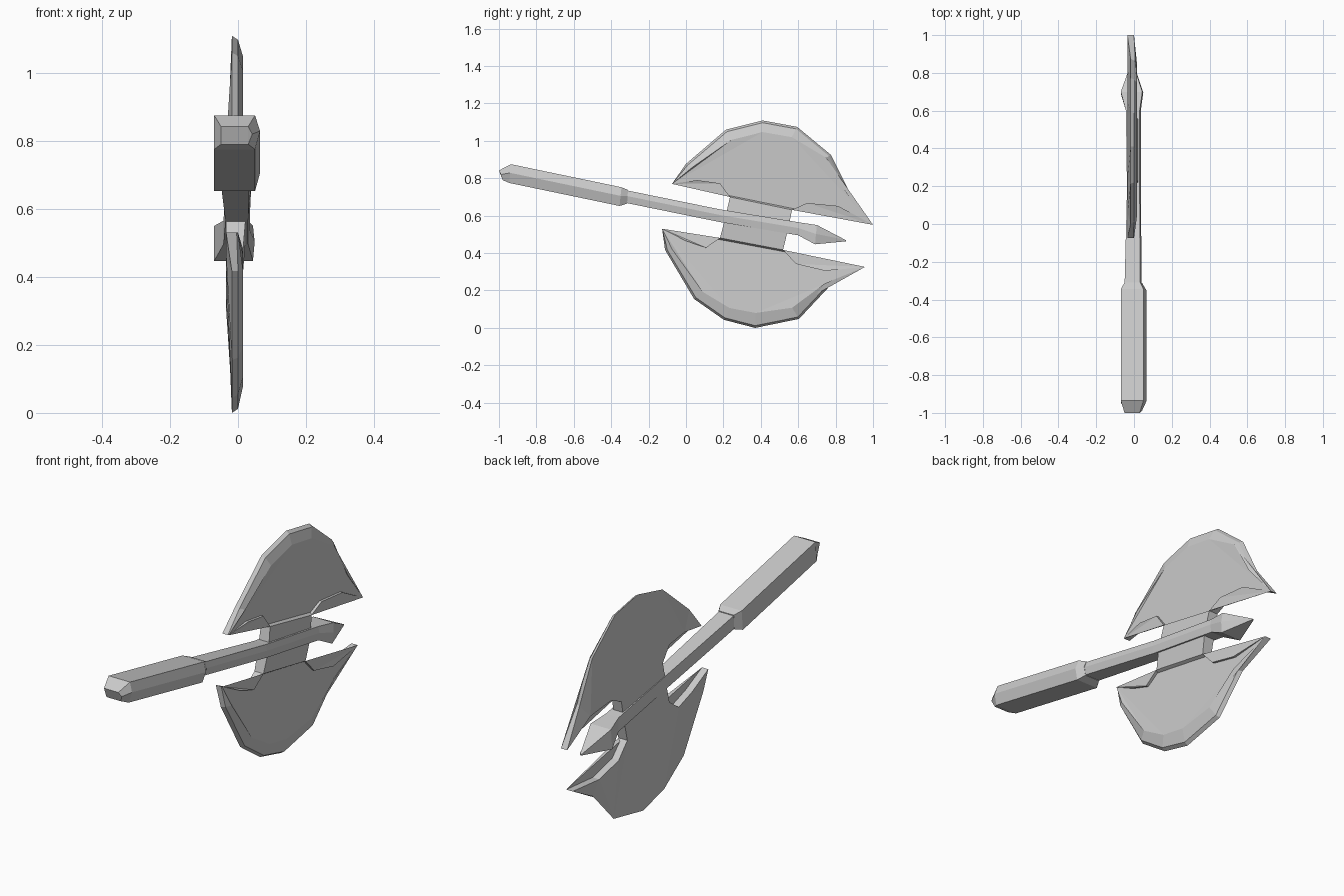
import bpy, bmesh
from mathutils import Vector


def finish(name, bm):
    bmesh.ops.triangulate(bm, faces=[f for f in bm.faces if len(f.verts) > 4])
    bmesh.ops.recalc_face_normals(bm, faces=bm.faces)
    mesh = bpy.data.meshes.new(name)
    bm.to_mesh(mesh)
    bm.free()
    obj = bpy.data.objects.new(name, mesh)
    bpy.context.collection.objects.link(obj)
    return obj


def loft(name, rings):
    """Skin a list of equally sized closed rings and cap both ends."""
    bm = bmesh.new()
    loops = [[bm.verts.new(p) for p in r] for r in rings]
    n = len(loops[0])
    for a, b in zip(loops, loops[1:]):
        for i in range(n):
            j = (i + 1) % n
            bm.faces.new((a[i], a[j], b[j], b[i]))
    bm.faces.new(loops[0])
    bm.faces.new(loops[-1])
    return finish(name, bm)


def section(yt, zt, yb, zb, x0, x1, ridge):
    """Five-sided bar section: flat left side, ridge on the right side."""
    return [(x0, yt, zt), (x1, yt, zt),
            (x1 + ridge, (yt + yb) / 2, (zt + zb) / 2 + 0.004),
            (x1, yb, zb), (x0, yb, zb)]


def blade(name, arc, inner, bevels, centre):
    """Crescent plate: flat back, thin rim, bevelled cutting edge on the front."""
    c = Vector(centre)
    back, rim, face = [], [], []
    last = len(arc) - 1
    for i, (p, w) in enumerate(zip(arc, bevels)):
        v = Vector(p)
        d = (c - v).normalized()
        tip = i in (0, last)
        r = v + d * (0 if tip else 0.012)
        f = v + d * w
        back.append((-0.035 if tip else -0.018, *v))
        rim.append((-0.004 if tip else 0.0, *r))
        face.append((0.0 if tip else 0.015, *f))
    for p in inner:
        back.append((-0.035, *p))
        rim.append((0.0, *p))
        face.append((0.015, *p))
    return loft(name, [back, rim, face])


# Upper crescent blade: cutting arc, then inner edge
blade("upper_blade",
      [(-0.075, 0.77), (0.0, 0.877), (0.214, 1.06), (0.41, 1.109), (0.594, 1.075),
       (0.775, 0.925), (0.877, 0.722), (1.0, 0.551)],
      [(0.813, 0.652), (0.647, 0.668), (0.567, 0.631),
       (0.235, 0.70), (0.182, 0.773), (0.06, 0.79)],
      [0.0, 0.04, 0.062, 0.062, 0.062, 0.03, 0.02, 0.0], (0.40, 0.70))

# Lower crescent blade
blade("lower_blade",
      [(-0.128, 0.53), (-0.112, 0.417), (0.043, 0.155), (0.203, 0.043), (0.37, 0.0),
       (0.604, 0.048), (0.77, 0.225), (0.957, 0.326)],
      [(0.743, 0.305), (0.588, 0.342), (0.519, 0.417), (0.182, 0.481),
       (0.107, 0.428), (0.0, 0.465)],
      [0.0, 0.04, 0.06, 0.07, 0.08, 0.07, 0.03, 0.0], (0.38, 0.42))

# Neck plate joining the blades through the haft
loft("blade_neck", [[(-0.035, y0, z0), (x, y0, z0), (x, y1, z1), (-0.035, y1, z1)]
                    for y0, z0, y1, z1, x in [(0.235, 0.70, 0.567, 0.631, 0.015),
                                              (0.21, 0.59, 0.545, 0.525, 0.024),
                                              (0.182, 0.481, 0.519, 0.417, 0.015)]])

# Thick grip with chamfered pommel and tapered front collar
loft("grip", [section(*s) for s in [
    (-1.0, 0.842, -0.98, 0.79, -0.05, 0.03, 0.012),
    (-0.935, 0.875, -0.945, 0.775, -0.07, 0.05, 0.015),
    (-0.345, 0.752, -0.355, 0.652, -0.07, 0.05, 0.015),
    (-0.31, 0.738, -0.315, 0.665, -0.05, 0.033, 0.01)]])

# Slim haft ending in a spear point
loft("haft_and_spear", [section(*s) for s in [
    (-0.33, 0.738, -0.33, 0.67, -0.05, 0.033, 0.008),
    (0.18, 0.634, 0.18, 0.566, -0.037, 0.03, 0.006),
    (0.60, 0.565, 0.60, 0.495, -0.043, 0.03, 0.006),
    (0.70, 0.55, 0.69, 0.447, -0.07, 0.044, 0.005),
    (0.855, 0.469, 0.855, 0.463, -0.014, -0.006, 0.002)]])
